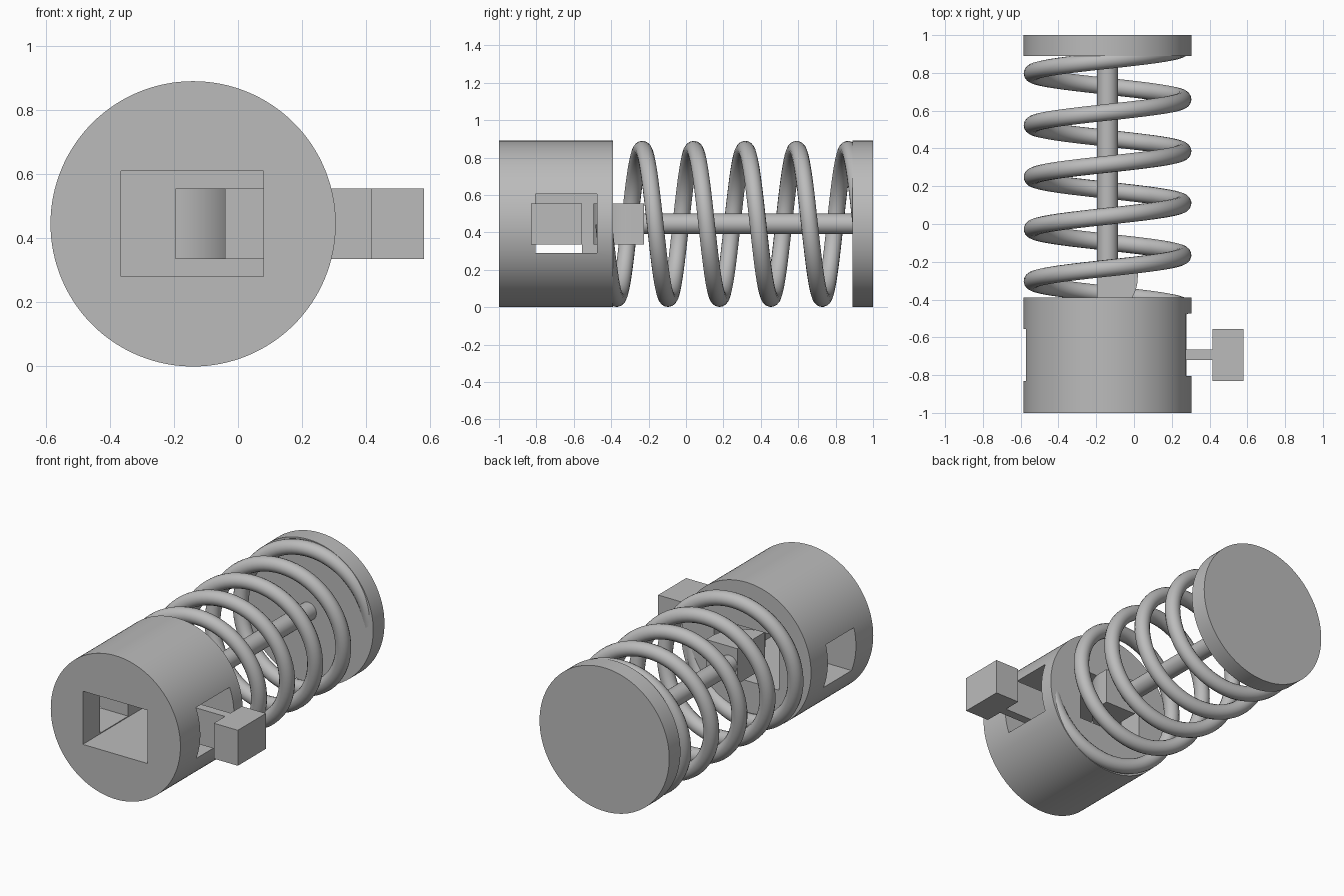
import bpy, bmesh, math
from mathutils import Matrix, Vector

if "Cube" in bpy.data.objects:
    bpy.data.objects.remove(bpy.data.objects["Cube"], do_unlink=True)

CX, CZ, R = -0.14, 0.445, 0.445      # shared axis and outer radius

grey = bpy.data.materials.new("plain_grey")
grey.use_nodes = True
grey.diffuse_color = (0.5, 0.5, 0.5, 1)
grey.node_tree.nodes["Principled BSDF"].inputs["Base Color"].default_value = (0.5, 0.5, 0.5, 1)


def activate(ob):
    bpy.ops.object.select_all(action='DESELECT')
    ob.select_set(True)
    bpy.context.view_layer.objects.active = ob


def finish(name, bm):
    bmesh.ops.recalc_face_normals(bm, faces=bm.faces)
    mesh = bpy.data.meshes.new(name)
    bm.to_mesh(mesh)
    bm.free()
    mesh.materials.append(grey)
    ob = bpy.data.objects.new(name, mesh)
    bpy.context.collection.objects.link(ob)
    return ob


def smooth(ob):
    activate(ob)
    bpy.ops.object.shade_smooth_by_angle(angle=math.radians(30))


def box(name, x, y, z):
    bm = bmesh.new()
    centre = [sum(s) / 2 for s in (x, y, z)]
    size = [s[1] - s[0] for s in (x, y, z)]
    bmesh.ops.create_cube(bm, size=1, matrix=Matrix.Translation(centre) @ Matrix.Diagonal((*size, 1)))
    return finish(name, bm)


def cylinder(name, radius, y0, y1, sides):
    bm = bmesh.new()
    place = Matrix.Translation((CX, (y0 + y1) / 2, CZ)) @ Matrix.Rotation(math.pi / 2, 4, 'X')
    bmesh.ops.create_cone(bm, cap_ends=True, segments=sides, radius1=radius,
                          radius2=radius, depth=y1 - y0, matrix=place)
    return finish(name, bm)


# Housing with a lengthwise tunnel and a window in each side
housing = cylinder("housing", R, -1, -0.39, 128)
cuts = {
    "tunnel_cutter": ((-0.365, 0.08), (-1.1, -0.3), (0.28, 0.61)),
    "left_window_cutter": ((0, 0.5), (-0.805, -0.475), (0.29, 0.605)),
    "right_window_cutter": ((-0.8, -0.2), (-0.83, -0.555), (0.285, 0.555)),
}
for name, spans in cuts.items():
    cutter = box(name, *spans)
    cutter.hide_render = True
    mod = housing.modifiers.new(name, 'BOOLEAN')
    mod.operation, mod.solver, mod.object = 'DIFFERENCE', 'EXACT', cutter
    activate(housing)
    bpy.ops.object.modifier_apply(modifier=mod.name)
    bpy.data.objects.remove(cutter, do_unlink=True)
smooth(housing)

# End plate and guide rod
smooth(cylinder("end_plate", R, 0.89, 1, 128))
smooth(cylinder("guide_rod", 0.055, -0.24, 0.9, 48))

# Coil spring, five turns
WIRE, TURNS, STEPS = 0.045, 5, 72
curve = bpy.data.curves.new("spring", 'CURVE')
curve.dimensions = '3D'
curve.bevel_depth, curve.bevel_resolution, curve.use_fill_caps = WIRE, 6, True
path = curve.splines.new('POLY')
path.points.add(TURNS * STEPS)
for i, point in enumerate(path.points):
    turn = i / STEPS
    a = math.tau * (turn + 0.25)
    r = R - WIRE - 0.001
    point.co = (CX + r * math.sin(a), -0.44 + 0.275 * turn, CZ + r * math.cos(a), 1)
curve.materials.append(grey)
spring = bpy.data.objects.new("spring", curve)
bpy.context.collection.objects.link(spring)
activate(spring)
bpy.ops.object.convert(target='MESH')
smooth(bpy.context.object)

# Cam on the rod: quarter-round plan, extruded upwards
bm = bmesh.new()
plan = [(-0.195, -0.225)]
for i in range(25):
    a = math.pi / 2 * i / 24
    plan.append((-0.195 + 0.215 * math.sin(a), -0.28 - 0.215 * math.cos(a)))
plan.append((0.02, -0.225))
face = bm.faces.new([bm.verts.new((x, y, 0.335)) for x, y in plan])
top = bmesh.ops.extrude_face_region(bm, geom=[face])["geom"]
bmesh.ops.translate(bm, vec=Vector((0, 0, 0.22)),
                    verts=[v for v in top if isinstance(v, bmesh.types.BMVert)])
smooth(finish("cam", bm))

# Push button and its arm
box("button_arm", (-0.04, 0.42), (-0.72, -0.665), (0.335, 0.555))
box("button", (0.415, 0.58), (-0.83, -0.555), (0.335, 0.555))
